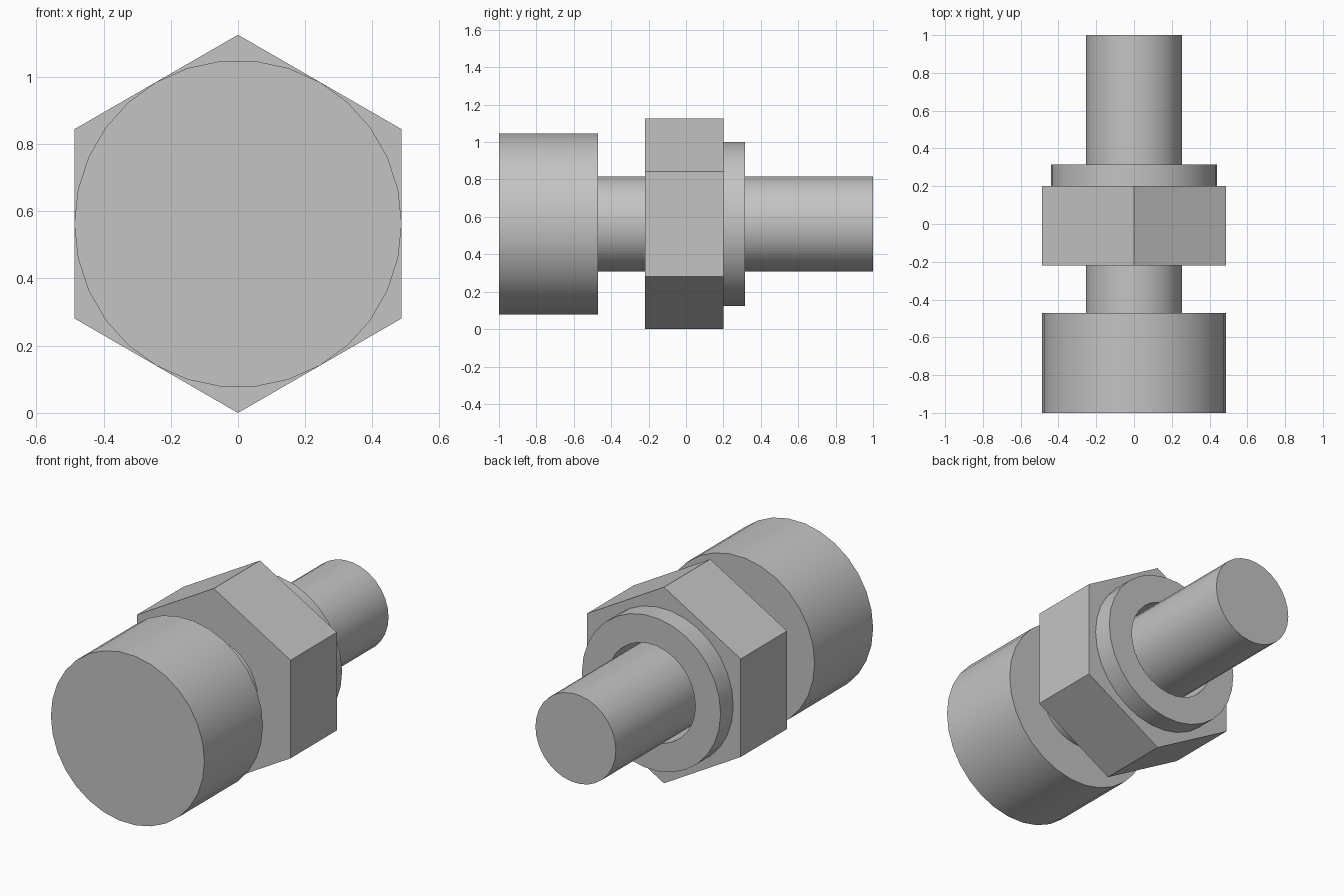
import bpy
import bmesh
from math import cos, sin, tau, radians

cube = bpy.data.objects.get("Cube")
if cube:
    bpy.data.objects.remove(cube, do_unlink=True)

AXIS_Z = 0.5625   # height of the bolt axis
SIDES = 30        # facets on the round parts
BORE = 0.28       # clearance hole through nut and collar

steel = bpy.data.materials.new("steel_grey")
steel.use_nodes = True
grey = (0.55, 0.55, 0.55, 1)
steel.diffuse_color = grey
steel.node_tree.nodes["Principled BSDF"].inputs["Base Color"].default_value = grey


def loop(bm, radius, sides, turn, y):
    """Closed ring of edges around the bolt axis."""
    verts = [bm.verts.new((radius * cos(turn + tau * i / sides), y,
                           AXIS_Z + radius * sin(turn + tau * i / sides)))
             for i in range(sides)]
    edges = [bm.edges.new((verts[i - 1], verts[i])) for i in range(sides)]
    return verts, edges


def prism(name, y0, y1, radius, sides=SIDES, turn=0.0, bore=None):
    """Prism along y, with an optional round hole right through it."""
    bm = bmesh.new()
    verts, edges = loop(bm, radius, sides, turn, y0)
    if bore:
        edges = edges + loop(bm, bore, SIDES, 0.0, y0)[1]
        bmesh.ops.triangle_fill(bm, edges=edges, use_beauty=True)
    else:
        bm.faces.new(verts)
    out = bmesh.ops.extrude_face_region(bm, geom=bm.faces[:])["geom"]
    top = [g for g in out if isinstance(g, bmesh.types.BMVert)]
    bmesh.ops.translate(bm, verts=top, vec=(0, y1 - y0, 0))
    bmesh.ops.recalc_face_normals(bm, faces=bm.faces[:])
    mesh = bpy.data.meshes.new(name)
    bm.to_mesh(mesh)
    bm.free()
    mesh.materials.append(steel)
    obj = bpy.data.objects.new(name, mesh)
    bpy.context.collection.objects.link(obj)
    bpy.ops.object.select_all(action="DESELECT")
    obj.select_set(True)
    bpy.context.view_layer.objects.active = obj
    bpy.ops.object.shade_smooth_by_angle(angle=radians(30))
    return obj


# Bolt: round head and plain shaft
prism("bolt_head", -1.0, -0.47, 0.487)
prism("bolt_shaft", -0.47, 1.0, 0.255)

# Hexagonal nut with its round collar, loose on the shaft
prism("hex_nut", -0.22, 0.2, AXIS_Z, sides=6, turn=tau / 12, bore=BORE)
prism("nut_collar", 0.2, 0.315, 0.44, bore=BORE)
